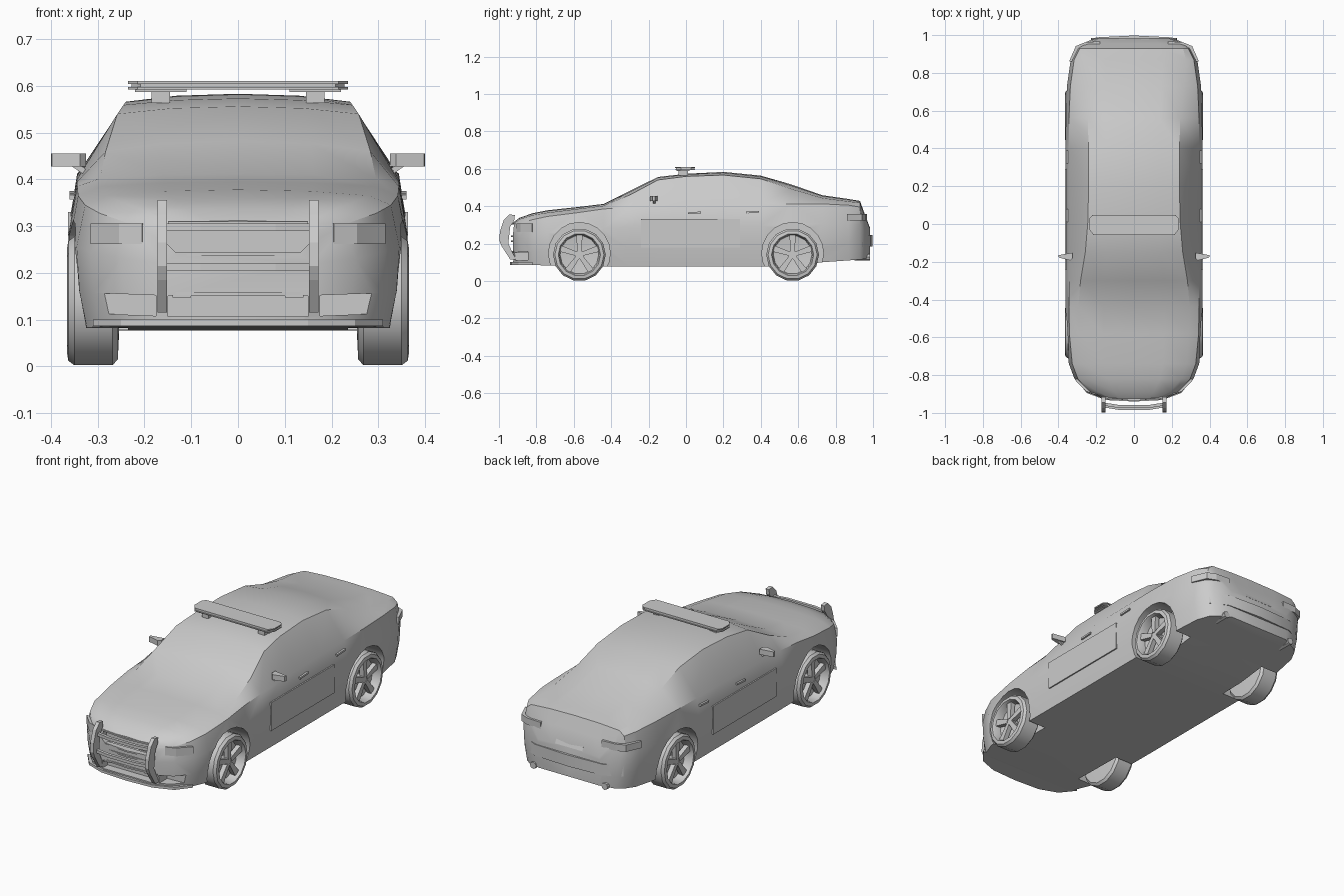
import bpy, bmesh, math
from mathutils import Vector, Matrix

if "Cube" in bpy.data.objects:
    bpy.data.objects.remove(bpy.data.objects["Cube"])


def make(name, verts, faces, angle=None):
    me = bpy.data.meshes.new(name)
    me.from_pydata(verts, [], faces)
    bm = bmesh.new()
    bm.from_mesh(me)
    bmesh.ops.recalc_face_normals(bm, faces=bm.faces)
    bm.to_mesh(me)
    bm.free()
    ob = bpy.data.objects.new(name, me)
    bpy.context.collection.objects.link(ob)
    if angle:
        smooth(ob, angle)
    return ob


def smooth(ob, angle):
    bpy.ops.object.select_all(action='DESELECT')
    ob.select_set(True)
    bpy.context.view_layer.objects.active = ob
    bpy.ops.object.shade_smooth_by_angle(angle=math.radians(angle))


def prism(name, pts, axis, lo, hi, angle=None):
    """Extrude a 2D outline along an axis (the outline uses the other two axes in order)."""
    def place(p, t):
        q = list(p)
        q.insert(axis, t)
        return q
    n = len(pts)
    verts = [place(p, lo) for p in pts] + [place(p, hi) for p in pts]
    faces = [list(range(n)), list(range(n, 2 * n))]
    faces += [(i, (i + 1) % n, n + (i + 1) % n, n + i) for i in range(n)]
    return make(name, verts, faces, angle)


def box(name, c, size, rot=(0, 0, 0)):
    x, y, z = (s / 2 for s in size)
    ob = prism(name, [(-x, -y), (x, -y), (x, y), (-x, y)], 2, -z, z)
    ob.location, ob.rotation_euler = c, rot
    return ob


def circle(cy, cz, r, n):
    return [(cy + r * math.cos(2 * math.pi * i / n), cz + r * math.sin(2 * math.pi * i / n)) for i in range(n)]


def lathe(name, prof, n, cy, cz, s):
    """Turn an (x, r) profile about a sideways axle."""
    verts, faces, m = [], [], len(prof)
    for i in range(n):
        a = 2 * math.pi * (i + 0.5) / n
        verts += [(s * x, cy + r * math.sin(a), cz + r * math.cos(a)) for x, r in prof]
    for i in range(n):
        k = (i + 1) % n
        faces += [(i * m + j, i * m + j + 1, k * m + j + 1, k * m + j) for j in range(m - 1)]
    faces += [[i * m for i in range(n)], [i * m + m - 1 for i in range(n)]]
    return make(name, verts, faces, 35)


def cut(ob, cutter):
    mod = ob.modifiers.new("cut", 'BOOLEAN')
    mod.operation, mod.solver, mod.object = 'DIFFERENCE', 'EXACT', cutter
    cutter.hide_render = True
    bpy.context.view_layer.objects.active = ob
    bpy.ops.object.modifier_apply(modifier=mod.name)
    bpy.data.objects.remove(cutter)


# Body shell: y, half width, bottom z, shoulder z, roof edge x, roof edge z, top z
stations = [
    (-.925, .16, .095, .285, .12, .305, .312),
    (-.89, .25, .088, .305, .19, .33, .338),
    (-.82, .315, .085, .328, .25, .352, .362),
    (-.74, .345, .083, .345, .28, .365, .378),
    (-.58, .36, .08, .365, .29, .385, .395),
    (-.44, .362, .078, .385, .295, .402, .412),
    (-.30, .362, .077, .395, .283, .46, .482),
    (-.15, .362, .077, .40, .258, .54, .556),
    (0, .362, .077, .403, .245, .559, .573),
    (.20, .362, .077, .408, .24, .566, .583),
    (.40, .362, .077, .41, .24, .546, .563),
    (.56, .362, .08, .412, .245, .493, .517),
    (.73, .355, .10, .412, .265, .443, .458),
    (.87, .335, .11, .405, .275, .425, .438),
    (.93, .305, .115, .395, .26, .418, .428),
    (.955, .275, .117, .335, .24, .352, .36),
    (.985, .20, .125, .26, .18, .275, .28)]
verts, faces = [], []
for y, w, zb, zs, wr, zr, zt in stations:
    h = zs - zb
    half = [(w - .022, zb), (w - .006, zb + .3 * h), (w, zb + .66 * h), (w - .018, zs),
            (wr, zr), (wr * .55, zt - (zt - zr) * .25)]
    ring = [(0, zb)] + half + [(0, zt)] + [(-x, z) for x, z in reversed(half)]
    verts += [(x, y, z) for x, z in ring]
n = 14
for s in range(len(stations) - 1):
    faces += [(s * n + i, s * n + (i + 1) % n, (s + 1) * n + (i + 1) % n, (s + 1) * n + i) for i in range(n)]
faces += [list(range(n)), list(range(len(verts) - n, len(verts)))]
body = make("body_shell", verts, faces)

# Wheel wells and front openings
WHEEL_Y = (-.57, .57)
for s in (1, -1):
    for wy in WHEEL_Y:
        cut(body, prism("well_cutter", circle(wy, .148, .165, 20), 0, *sorted((s * .235, s * .5))))
    cut(body, prism("intake_cutter", [(s * .175, .108), (s * .175, .152), (s * .305, .157), (s * .275, .112)],
                    1, -1.1, -.845))
cut(body, prism("grille_cutter", [(-.13, .24), (.13, .24), (.155, .265), (.15, .305), (-.15, .305), (-.155, .265)],
                1, -1.1, -.885))
cut(body, box("lower_cutter", (0, -1, .13), (.30, .24, .046)))
smooth(body, 28)

# Grille trim, front lip
for z, wx in ((.306, .15), (.24, .14), (.212, .15), (.155, .17)):
    prism("grille_trim", [(-wx, -.90), (-wx, -.922), (0, -.936), (wx, -.922), (wx, -.90)], 2, z - .004, z + .004)
prism("front_lip", [(-.31, -.82), (-.25, -.895), (-.15, -.932), (0, -.94), (.15, -.932), (.25, -.895), (.31, -.82)],
      2, .086, .1)

# Push bumper
for s in (1, -1):
    prism("push_bar_upright", [(-.91, .115), (-.94, .115), (-.985, .185), (-.998, .215), (-.995, .265), (-.975, .325),
                               (-.945, .356), (-.915, .352), (-.918, .325), (-.94, .29), (-.95, .2)],
          0, *sorted((s * .152, s * .172)))
for z, y in ((.298, -.962), (.213, -.972)):
    prism("push_bar_crossbar", [(-.155, y), (-.08, y - .012), (.08, y - .012), (.155, y),
                                (.155, y + .016), (.08, y + .004), (-.08, y + .004), (-.155, y + .016)],
          2, z - .008, z + .008)

# Wheels
tyre = [(.255, .085), (.257, .128), (.268, .141), (.35, .141), (.363, .131), (.366, .113), (.357, .108),
        (.32, .103), (.31, .02)]
for s in (1, -1):
    for wy in WHEEL_Y:
        lathe("wheel", tyre, 14, wy, .14, s)
        prism("wheel_hub", circle(wy, .14, .024, 10), 0, *sorted((s * .308, s * .347)))
        for k in range(5):
            a = 2 * math.pi * k / 5
            d, t = Vector((math.sin(a), math.cos(a))), Vector((math.cos(a), -math.sin(a)))
            c = Vector((wy, .14))
            pts = [c + d * r + t * o for r, o in ((.015, -.011), (.106, -.017), (.106, .017), (.015, .011))]
            prism("wheel_spoke", [tuple(p) for p in pts], 0, *sorted((s * .325, s * .35)))

# Roof light bar
plan = [(-.235, -.03), (-.215, -.058), (.215, -.058), (.235, -.03), (.235, .03), (.22, .048), (-.22, .048), (-.235, .03)]
prism("light_bar_base", plan, 2, .592, .597)
prism("light_bar_lens", [(x * .97, y * .93) for x, y in plan], 2, .597, .605)
prism("light_bar_top", plan, 2, .604, .610)

for s in (1, -1):
    box("light_bar_foot", (s * .165, -.015, .578), (.04, .05, .03))
    box("light_bar_bracket", (s * .165, -.015, .59), (.11, .07, .006))
    # Mirrors
    prism("side_mirror", [(s * .325, -.152), (s * .325, -.18), (s * .338, -.193), (s * .398, -.178), (s * .4, -.165)],
          2, .427, .455)
    box("mirror_stalk", (s * .332, -.17, .419), (.045, .014, .012), (0, -s * .6, 0))
    # Door panels, handles, side markers
    box("door_panel", (s * .3605, .025, .255), (.007, .53, .15))
    box("door_handle", (s * .354, .355, .368), (.012, .07, .01), (.06, 0, 0))
    box("door_handle", (s * .354, .045, .364), (.012, .07, .01), (.06, 0, 0))
    # Headlights
    prism("headlight", [(s * .205, -.905), (s * .255, -.885), (s * .315, -.823), (s * .3, -.82), (s * .2, -.88)],
          2, .262, .306)
    box("fog_lamp", (s * .12, -.922, .15), (.04, .012, .006))
    # Tail lights and exhausts
    prism("tail_light", [(s * .33, .86), (s * .343, .862), (s * .308, .942), (s * .26, .962), (s * .18, .967),
                         (s * .18, .94), (s * .28, .92)], 2, .322, .358)
    prism("exhaust_tip", [(s * .21 + x, z) for x, z in circle(0, .128, .018, 8)], 1, .90, .985)

# Rear plate and bumper edge
box("rear_plate", (0, .972, .302), (.16, .008, .05), (.4, 0, 0))
prism("rear_bumper_edge", [(-.29, .94), (-.2, .988), (0, .998), (.2, .988), (.29, .94)], 2, .185, .245, 30)
